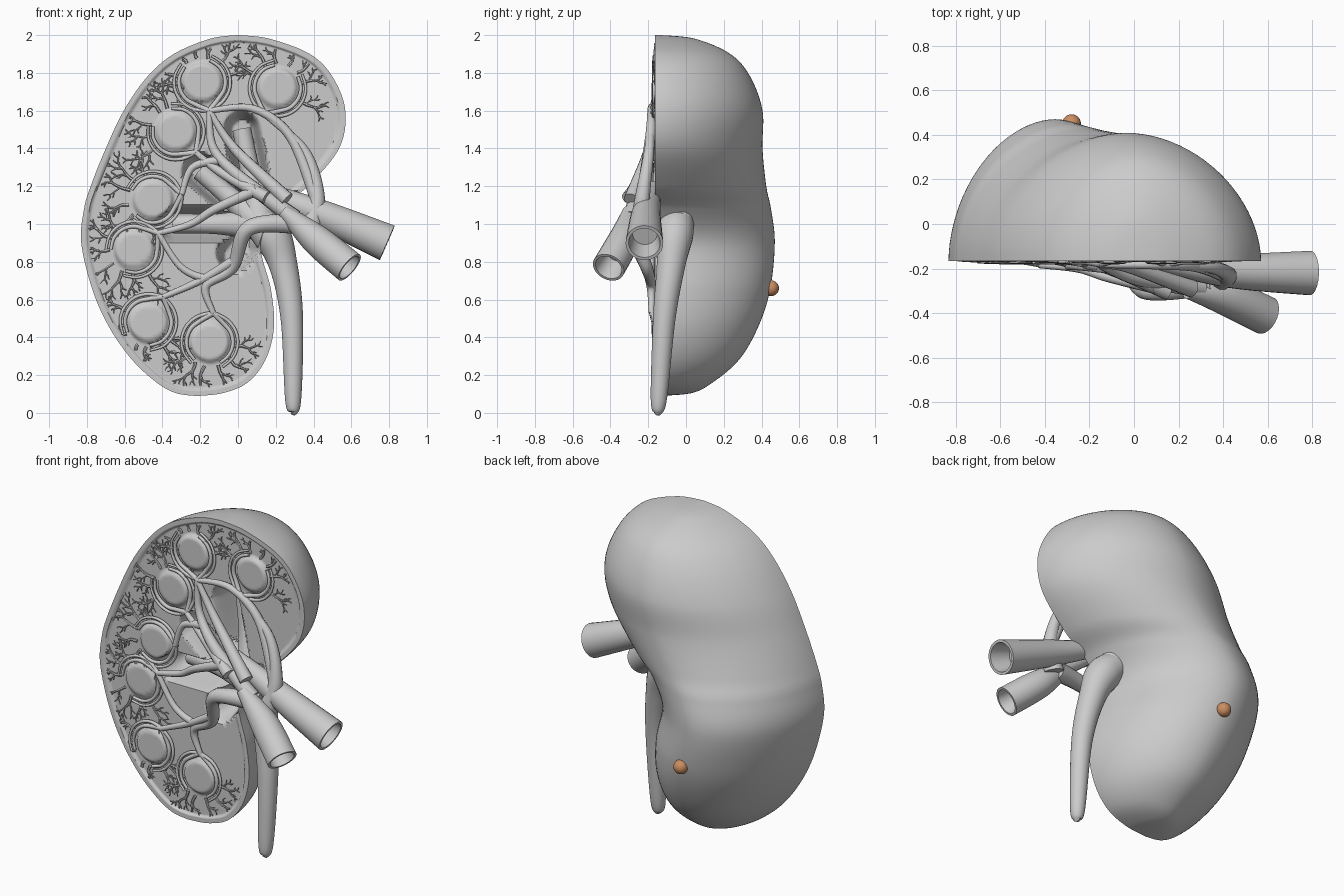
import bpy, bmesh, math, random
from mathutils import Vector

if "Cube" in bpy.data.objects:
    bpy.data.objects.remove(bpy.data.objects["Cube"])

random.seed(4)
FACE = -0.165          # plane of the cut face


def smooth_path(pts, n):
    """Catmull-Rom samples through tuples of any length."""
    out = []
    for i in range(len(pts) - 1):
        p = [pts[max(0, min(len(pts) - 1, i + k))] for k in (-1, 0, 1, 2)]
        for s in range(n):
            t = s / n
            out.append(tuple(0.5 * (2 * b + (c - a) * t + (2 * a - 5 * b + 4 * c - d) * t * t
                                    + (3 * b - a - 3 * c + d) * t ** 3) for a, b, c, d in zip(*p)))
    return out + [tuple(pts[-1])]


def finish(bm, name, angle=50):
    bmesh.ops.recalc_face_normals(bm, faces=bm.faces[:])
    me = bpy.data.meshes.new(name)
    bm.to_mesh(me)
    bm.free()
    ob = bpy.data.objects.new(name, me)
    bpy.context.collection.objects.link(ob)
    bpy.ops.object.select_all(action='DESELECT')
    ob.select_set(True)
    bpy.context.view_layer.objects.active = ob
    bpy.ops.object.shade_smooth_by_angle(angle=math.radians(angle))
    return ob


def loft(bm, rings):
    rows = [[bm.verts.new(p) for p in r] for r in rings]
    n = len(rows[0])
    for a, b in zip(rows, rows[1:]):
        for i in range(n):
            bm.faces.new((a[i], a[(i + 1) % n], b[(i + 1) % n], b[i]))
    bm.faces.new(rows[0])
    bm.faces.new(rows[-1][::-1])


def tube(bm, pts, sides=10, n=6, hollow=False):
    """Sweep a circle along (x, y, z, radius) points, optionally with an open end."""
    path = smooth_path(pts, n)
    pos = [Vector(p[:3]) for p in path]
    rings, side = [], Vector((0.31, 0.9, 0.22))

    def ring(p, t, r, shift=0.0):
        up = t.cross(side)
        angles = [k * math.tau / sides for k in range(sides)]
        return [p + t * shift + (side * math.cos(a) + up * math.sin(a)) * r for a in angles]

    for i, p in enumerate(pos):
        t = (pos[min(i + 1, len(pos) - 1)] - pos[max(i - 1, 0)]).normalized()
        side = (side - t * side.dot(t)).normalized()
        rings.append(ring(p, t, max(path[i][3], 0.002)))
    if hollow:
        r = path[-1][3]
        rings += [ring(p, t, r * 0.84), ring(p, t, r * 0.76, -0.05), ring(p, t, r * 0.66, -0.13)]
    loft(bm, rings)


def step(v):
    v = max(0.0, min(1.0, v))
    return v * v * (3 - 2 * v)


def seg_dist(x, z, a, b):
    dx, dz = b[0] - a[0], b[1] - a[1]
    t = max(0, min(1, ((x - a[0]) * dx + (z - a[1]) * dz) / (dx * dx + dz * dz + 1e-9)))
    return math.hypot(x - a[0] - dx * t, z - a[1] - dz * t)


# Kidney sections: z, left x, right x, back y
SECTIONS = [
    (.09, -.23, -.21, -.14), (.105, -.33, -.08, .03), (.16, -.43, .05, .14), (.28, -.56, .145, .28),
    (.45, -.68, .19, .38), (.65, -.77, .175, .445), (.9, -.83, .12, .47), (1.08, -.815, .22, .45),
    (1.2, -.78, .37, .425), (1.4, -.7, .535, .405), (1.6, -.605, .568, .405), (1.78, -.48, .5, .34),
    (1.9, -.34, .38, .235), (1.98, -.15, .17, .05), (2, -.01, .01, -.13)]
coarse = smooth_path(SECTIONS, 3)
outline = [(s[1], s[0]) for s in coarse] + [(s[2], s[0]) for s in coarse[::-1]]

# Pyramid centres, all facing one hub; calyces all meeting in the pelvis
PYRAMIDS = [(-.19, 1.75), (.21, 1.72), (-.33, 1.49), (-.45, 1.13), (-.55, .865), (-.475, .48), (-.15, .375)]
RP = 0.115
HUB, PELVIS = (-.05, 1.2), (.12, 1.0)
CALYCES = [(-.34, 1.0), (-.2, 1.28), (.02, 1.5)]
CAVITY = CALYCES + [(.28, 1.08), (-.02, .84)]


def inner(k):
    """Point on the hub side of a pyramid where its vessels arrive."""
    (x, z), (hx, hz) = PYRAMIDS[k], HUB
    s = (RP + 0.04) / math.hypot(hx - x, hz - z)
    return x + (hx - x) * s, z + (hz - z) * s


def edge(x, z):
    return min(seg_dist(x, z, a, b) for a, b in zip(outline, outline[1:] + outline[:1]))


def face_y(x, z, back):
    rim = 0.014 * step((edge(x, z) - 0.028) / 0.012)
    bump = max(step((RP - math.hypot(x - cx, z - cz)) / 0.025) for cx, cz in PYRAMIDS)
    cav = max(step((0.1 - seg_dist(x, z, c, PELVIS)) / 0.05) for c in CAVITY)
    y = FACE + rim + 0.22 * cav * (1 - bump) - 0.025 * bump
    return min(y, max(FACE, back - 0.05))


# Kidney body: domed back, carved front face
P = 1.85
bm = bmesh.new()
rings = []
for z, xl, xr, yb in smooth_path(SECTIONS, 12):
    c, a, h = (xl + xr) / 2, max((xr - xl) / 2, .005), yb - FACE
    ring = []
    for k in range(45):
        th = math.pi * k / 44
        co, si = math.cos(th), max(math.sin(th), 0)
        ring.append((c - a * math.copysign(abs(co) ** (2 / P), co), FACE + h * si ** (2 / P), z))
    for k in range(1, 110):
        u = 1 - k / 55
        back = FACE + h * (1 - abs(u) ** P) ** (1 / P)
        ring.append((c + a * u, face_y(c + a * u, z, back), z))
    rings.append(ring)
loft(bm, rings)
finish(bm, "kidney_body")

# Renal pelvis with its calyces, running into the ureter
bm = bmesh.new()
tube(bm, [(.04, -.03, 1.06, .07), (.17, -.06, .95, .1), (.24, -.08, .78, .076), (.285, -.115, .5, .06),
          (.292, -.145, .06, .042), (.29, -.15, .002, .008)], 20, 10)
for x, z in CALYCES:
    mx, mz = (x + PELVIS[0]) / 2, (z + PELVIS[1]) / 2
    tube(bm, [(x, .03, z, .05), (mx, 0, mz, .055), (*PELVIS[:1], -.05, PELVIS[1], .09)], 16)
finish(bm, "pelvis_and_ureter")

# Main vein and artery with open ends
bm = bmesh.new()
tube(bm, [(.1, -.17, 1.19, .04), (.42, -.21, 1.06, .075), (.79, -.22, .9, .1)], 24, 10, True)
finish(bm, "main_vein", 60)
bm = bmesh.new()
tube(bm, [(.24, -.3, 1.07, .035), (.41, -.33, .92, .08), (.59, -.41, .77, .088)], 24, 10, True)
finish(bm, "main_artery", 60)

# Branch vessels: pyramid served, start radius, then (x, z) waypoints; depth and taper follow rules
ROUTES = [
    (1, .058, (.38, .97), (.42, 1.15), (.35, 1.39)),
    (0, .035, (.42, 1.12), (.28, 1.46), (.08, 1.61)),
    (0, .046, (.3, 1.03), (.02, 1.24), (-.13, 1.4)),
    (0, .04, (.26, 1.13), (-.02, 1.4)),
    (2, .036, (.15, 1.14), (-.1, 1.28)),
    (3, .026, (-.08, 1.34), (-.24, 1.3)),
    (4, .03, (.1, 1.18), (-.12, 1.08), (-.25, 1.0)),
    (6, .056, (.34, 1.0), (.06, .98), (-.03, .77), (-.17, .67)),
    (5, .028, (0, .82), (-.2, .7)),
    (4, .028, (-.03, .77), (-.14, .71), (-.3, .77))]


def vessel_y(x, z):
    return -.182 - .14 * math.exp(-((x - .15) / .28) ** 2 - ((z - 1.05) / .25) ** 2)


bm = bmesh.new()
for k, r, *way in ROUTES:
    way.append(inner(k))
    last = len(way) - 1
    tube(bm, [(x, vessel_y(x, z), z, r + (.015 - r) * (i / last) ** .8) for i, (x, z) in enumerate(way)], 12, 10)
finish(bm, "branch_vessels")

# Vessel loops around each pyramid, with forking twigs in the cortex
bm = bmesh.new()


def twig(x, z, ang, length, r, level):
    length = min(length, edge(x, z) - 0.04)
    if length < 0.015:
        return
    bend = ang + random.uniform(-.35, .35)
    mx, mz = x + math.cos(bend) * length / 2, z + math.sin(bend) * length / 2
    ex, ez = x + math.cos(ang) * length, z + math.sin(ang) * length
    tube(bm, [(x, FACE, z, r), (mx, FACE, mz, r * .85), (ex, FACE, ez, r * .6)], 6, 3)
    if level:
        for px, pz, s in ((mx, mz, .8), (ex, ez, .5), (ex, ez, -.5)):
            twig(px, pz, ang + s * random.uniform(.7, 1.3), length * .6, r * .65, level - 1)


for k, (cx, cz) in enumerate(PYRAMIDS):
    ix, iz = inner(k)
    out = math.atan2(cz - iz, cx - ix)
    for side in (-1, 1):
        for gap, rad in ((.008, .013), (.034, .01)):
            arc = [(ix, -.18, iz, rad * 1.2)]
            for j in range(5):
                a = out + side * math.radians(150 - 29 * j)
                arc.append((cx + math.cos(a) * (RP + gap), -.17, cz + math.sin(a) * (RP + gap), rad * (1 - .08 * j)))
            tube(bm, arc, 8, 4)
    for j in range(-3, 4):
        a = out + j * .5 + random.uniform(-.1, .1)
        twig(cx + math.cos(a) * (RP + .015), cz + math.sin(a) * (RP + .015), a, random.uniform(.07, .11), .009, 2)
finish(bm, "pyramid_vessels")

# Small coloured nodule on the back
bm = bmesh.new()
bmesh.ops.create_uvsphere(bm, u_segments=24, v_segments=14, radius=.042)
bmesh.ops.translate(bm, verts=bm.verts[:], vec=(-.28, .45, .66))
nodule = finish(bm, "nodule")
mat = bpy.data.materials.new("nodule_orange")
mat.diffuse_color = (.6, .27, .12, 1)
mat.use_nodes = True
mat.node_tree.nodes["Principled BSDF"].inputs["Base Color"].default_value = mat.diffuse_color
nodule.data.materials.append(mat)
